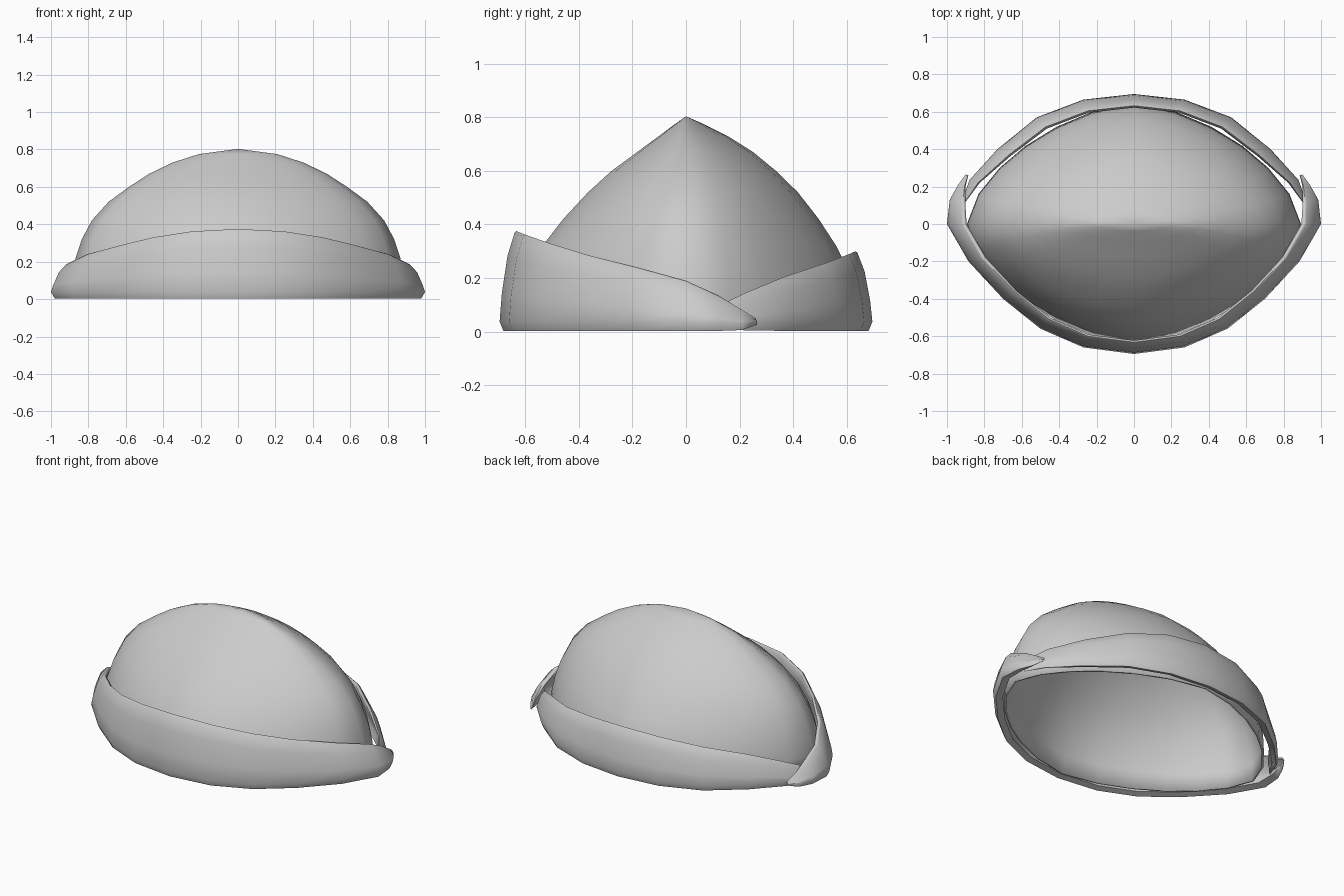
import bpy, bmesh, math

if "Cube" in bpy.data.objects:
    bpy.data.objects.remove(bpy.data.objects["Cube"])


def finish(name, bm, angle):
    bmesh.ops.recalc_face_normals(bm, faces=bm.faces)
    me = bpy.data.meshes.new(name)
    bm.to_mesh(me)
    bm.free()
    ob = bpy.data.objects.new(name, me)
    bpy.context.collection.objects.link(ob)
    bpy.ops.object.select_all(action='DESELECT')
    ob.select_set(True)
    bpy.context.view_layer.objects.active = ob
    bpy.ops.object.shade_smooth_by_angle(angle=math.radians(angle))
    return ob


def bridge(bm, a, b):
    n = len(a)
    for i in range(n):
        j = (i + 1) % n
        bm.faces.new((a[i], a[j], b[j], b[i]))


# Crown: stacked lens-shaped rings (z, half width, front depth, back depth, roundness),
# open below with a thin wall
SEG = 24
RINGS = [(0.01, 0.893, 0.64, 0.645, 1.6),
         (0.12, 0.89, 0.62, 0.635, 1.6), (0.22, 0.868, 0.585, 0.61, 1.6),
         (0.32, 0.835, 0.535, 0.56, 1.6), (0.42, 0.782, 0.458, 0.495, 1.62),
         (0.52, 0.692, 0.365, 0.417, 1.65), (0.60, 0.583, 0.277, 0.335, 1.7),
         (0.67, 0.475, 0.182, 0.25, 1.7), (0.73, 0.35, 0.10, 0.155, 1.7),
         (0.775, 0.21, 0.04, 0.065, 1.7)]
bm = bmesh.new()
prev = None
for z, a, front, back, n in RINGS:
    ring = []
    for i in range(SEG):
        t = math.tau * i / SEG
        c, s = math.cos(t), math.sin(t)
        r = (abs(c) ** n + abs(s) ** n) ** (-1 / n)
        ring.append(bm.verts.new((a * r * c, r * s * (back if s > 0 else front), z)))
    if prev:
        bridge(bm, prev, ring)
    prev = ring
peak = bm.verts.new((0, 0, 0.803))
for i in range(SEG):
    bm.faces.new((prev[i], prev[(i + 1) % SEG], peak))
crown = finish("crown", bm, 75)
shell = crown.modifiers.new("thickness", 'SOLIDIFY')
shell.thickness = 0.012
shell.offset = -1


# Turned-up brims: half stations (x, y, bottom z, top z, thickness), mirrored over x
def brim(name, half):
    stations = [(-s[0], *s[1:]) for s in reversed(half[1:])] + half
    bm = bmesh.new()
    loops = []
    for x, y, low, top, k in stations:
        h = top - low
        # cross-section: (inset toward the crown, height)
        section = [(0.07, 0.012), (0.02, 0.0), (0.0, min(0.035, h * 0.35)),
                   (0.012, h * 0.38), (0.042, h * 0.75), (0.08, h - 0.006),
                   (0.09, h), (0.105, h - 0.012), (0.085, h * 0.72),
                   (0.055, h * 0.4), (0.05, min(0.05, h * 0.5))]
        loops.append([bm.verts.new((x * (1 - k * s), y * (1 - k * s), low + z))
                      for s, z in section])
    for a, b in zip(loops, loops[1:]):
        bridge(bm, a, b)
    bm.faces.new(loops[0])
    bm.faces.new(loops[-1])
    return finish(name, bm, 75)


brim("front_brim", [(0, -0.695, 0.003, 0.375, 1), (0.27, -0.66, 0.003, 0.362, 1),
                    (0.50, -0.56, 0.003, 0.33, 1), (0.70, -0.40, 0.003, 0.285, 1),
                    (0.885, -0.20, 0.003, 0.24, 1), (1.0, 0.0, 0.003, 0.19, 1),
                    (0.985, 0.13, 0.003, 0.135, 0.8), (0.94, 0.21, 0.006, 0.085, 0.4),
                    (0.90, 0.265, 0.025, 0.05, 0.15)])
brim("back_brim", [(0, 0.695, 0.003, 0.30, 1), (0.27, 0.665, 0.003, 0.288, 1),
                   (0.52, 0.57, 0.003, 0.255, 1), (0.73, 0.40, 0.003, 0.205, 0.9),
                   (0.88, 0.235, 0.004, 0.145, 0.6), (0.92, 0.12, 0.012, 0.095, 0.2)])
